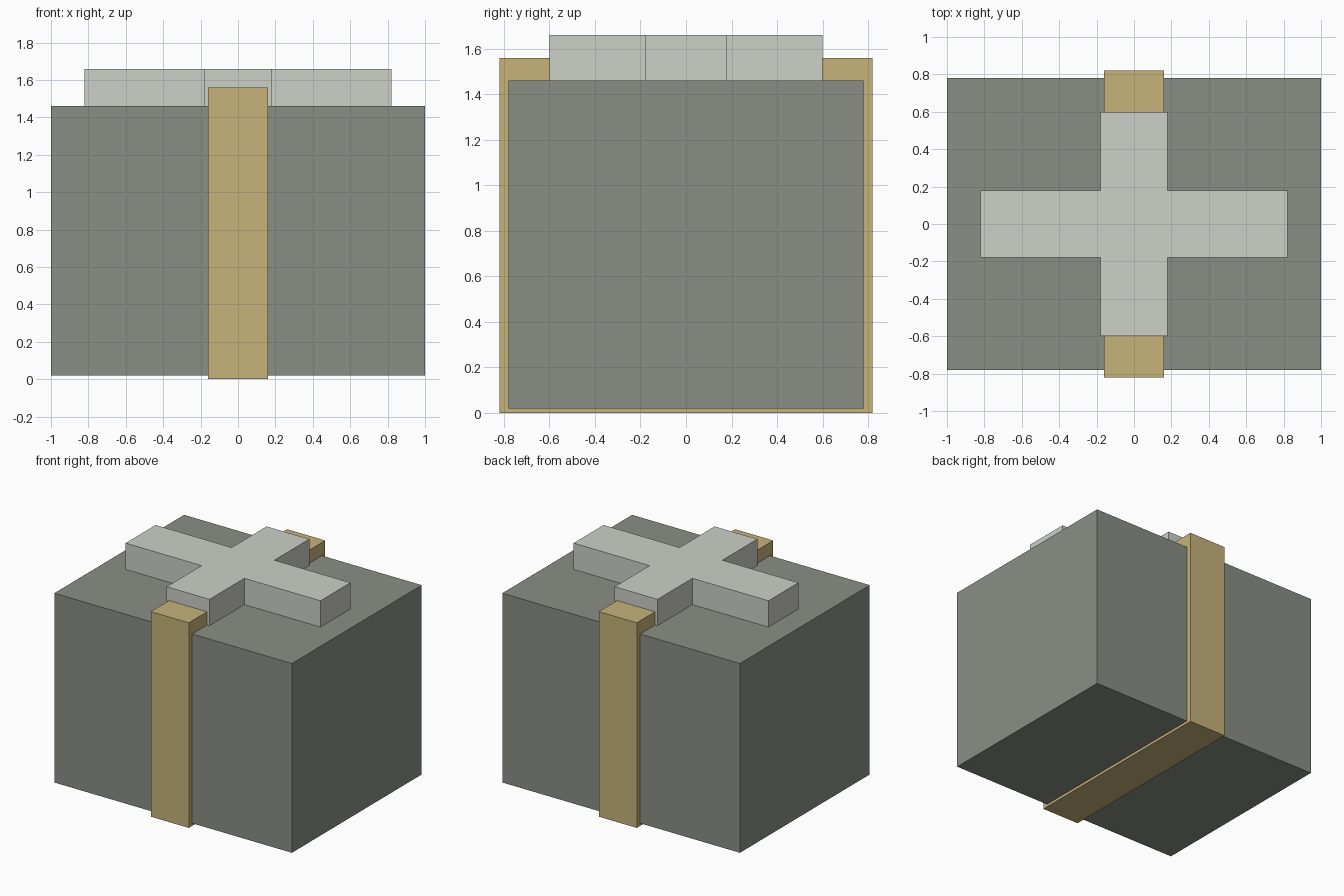
import bpy
import bmesh

if "Cube" in bpy.data.objects:
    bpy.data.objects.remove(bpy.data.objects["Cube"])


def material(name, rgb):
    mat = bpy.data.materials.new(name)
    mat.diffuse_color = (*rgb, 1.0)
    mat.use_nodes = True
    mat.node_tree.nodes["Principled BSDF"].inputs["Base Color"].default_value = mat.diffuse_color
    return mat


def prism(name, outline, z0, z1, mat):
    """Extrude a flat outline from z0 up to z1."""
    bm = bmesh.new()
    base = bm.faces.new([bm.verts.new((x, y, z0)) for x, y in outline])
    top = bmesh.ops.extrude_face_region(bm, geom=[base], use_keep_orig=True)
    verts = [g for g in top["geom"] if isinstance(g, bmesh.types.BMVert)]
    bmesh.ops.translate(bm, verts=verts, vec=(0, 0, z1 - z0))
    bmesh.ops.recalc_face_normals(bm, faces=bm.faces)
    mesh = bpy.data.meshes.new(name)
    bm.to_mesh(mesh)
    bm.free()
    mesh.materials.append(mat)
    obj = bpy.data.objects.new(name, mesh)
    bpy.context.collection.objects.link(obj)
    return obj


def rectangle(x, y):
    return [(-x, -y), (x, -y), (x, y), (-x, y)]


def plus(x, y, w):
    """Cross outline with half-lengths x, y and half-width w."""
    return [(-w, -y), (w, -y), (w, -w), (x, -w), (x, w), (w, w),
            (w, y), (-w, y), (-w, w), (-x, w), (-x, -w), (-w, -w)]


grey = material("box_grey", (0.254, 0.275, 0.235))
gold = material("strap_gold", (0.571, 0.445, 0.195))
pale = material("cross_pale", (0.610, 0.631, 0.578))

# Main box
prism("box_body", rectangle(1.0, 0.78), 0.02, 1.46, grey)
# Strap running around front, bottom and back
prism("strap", rectangle(0.16, 0.82), 0.0, 1.56, gold)
# Raised cross on the lid
prism("top_cross", plus(0.82, 0.60, 0.18), 1.46, 1.66, pale)
